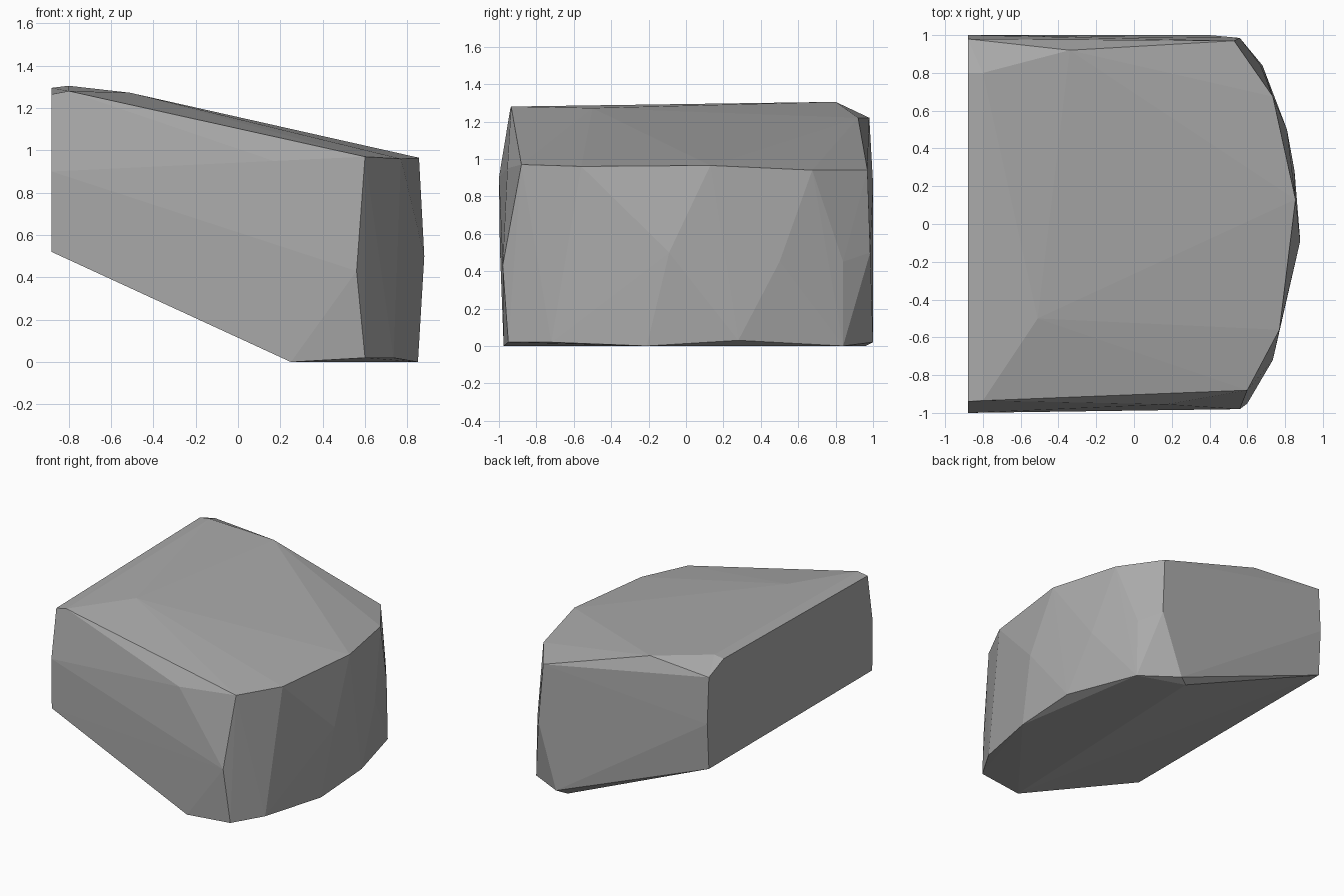
import bpy, bmesh

# Faceted rock: three rings of corner points wrapped in a convex skin
top_rim = [
    (-0.88, -0.94, 1.265), (-0.80, -0.935, 1.28), (0.60, -0.88, 0.97),
    (0.77, -0.56, 0.96), (0.855, 0.13, 0.965), (0.735, 0.675, 0.94),
    (0.53, 0.97, 0.94), (-0.34, 0.92, 1.22), (-0.88, 0.98, 1.22),
    (-0.88, 0.80, 1.295), (-0.80, 0.80, 1.305), (-0.51, -0.50, 1.272),
]
waist = [
    (-0.88, -1.0, 0.90), (0.17, -0.955, 0.95), (0.56, -0.98, 0.43),
    (0.88, -0.09, 0.50), (0.81, 0.50, 0.45), (0.67, 0.84, 0.45),
    (0.56, 0.985, 0.50), (-0.88, 1.0, 0.87),
]
base = [
    (-0.88, -0.995, 0.52), (0.25, -0.975, 0.0), (0.60, -0.95, 0.02),
    (0.735, -0.72, 0.02), (0.85, -0.21, 0.0), (0.85, 0.28, 0.03),
    (0.68, 0.84, 0.0), (0.40, 1.0, 0.02), (0.33, 0.96, 0.0),
    (-0.88, 0.98, 0.52),
]

bm = bmesh.new()
for p in top_rim + waist + base:
    bm.verts.new(p)
hull = bmesh.ops.convex_hull(bm, input=bm.verts[:])
spare = {v for v in hull["geom_interior"] + hull["geom_unused"]
         if isinstance(v, bmesh.types.BMVert) and not v.link_faces}
bmesh.ops.delete(bm, geom=list(spare), context='VERTS')
bmesh.ops.recalc_face_normals(bm, faces=bm.faces[:])

mesh = bpy.data.meshes.new("rock")
bm.to_mesh(mesh)
bm.free()
rock = bpy.data.objects.new("rock", mesh)
bpy.context.collection.objects.link(rock)

# Plain stone grey, flat facets
stone = bpy.data.materials.new("stone_grey")
stone.diffuse_color = (0.40, 0.40, 0.40, 1.0)
mesh.materials.append(stone)
